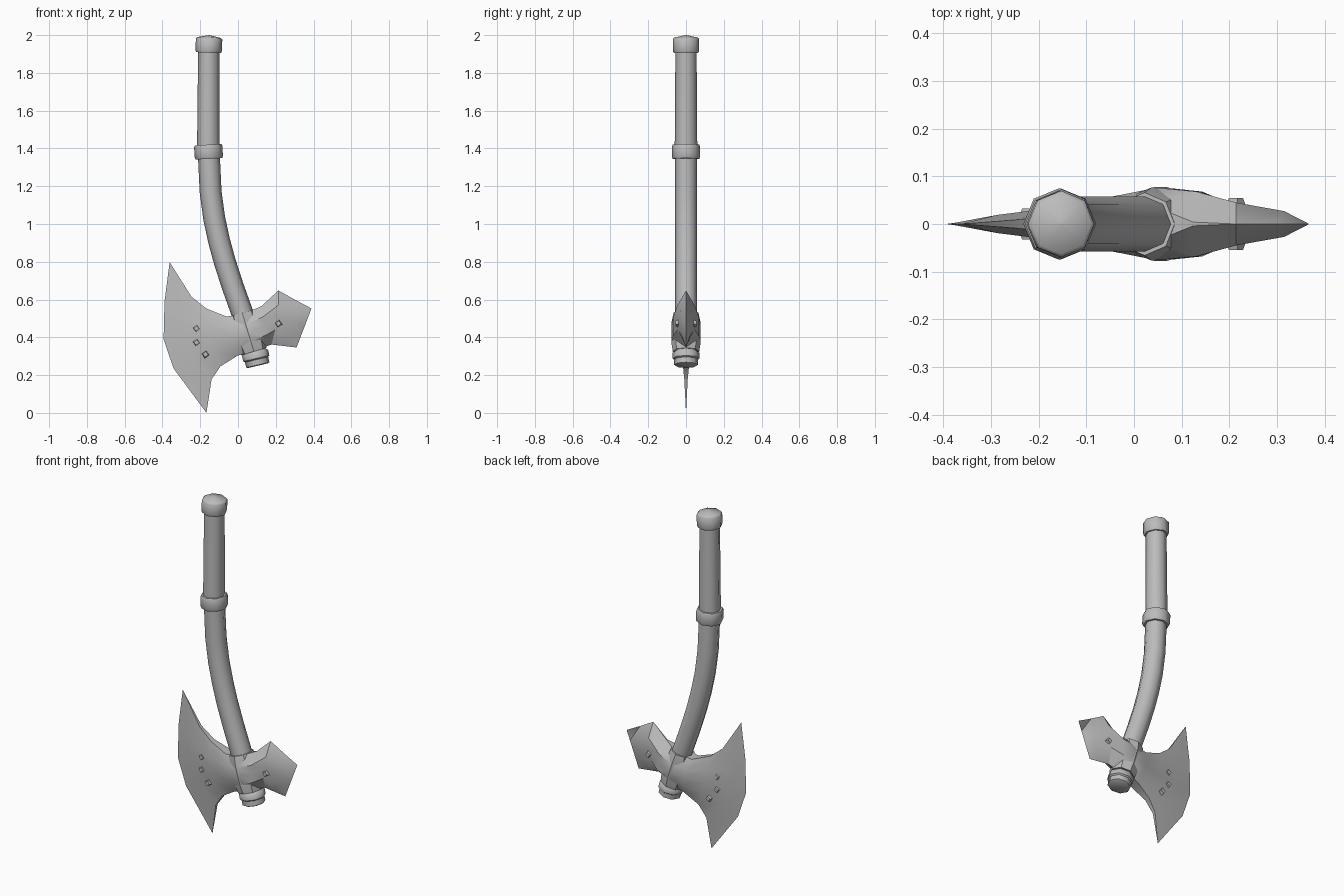
import bpy, bmesh, math
from mathutils import Vector, Matrix

if "Cube" in bpy.data.objects:
    bpy.data.objects.remove(bpy.data.objects["Cube"], do_unlink=True)

GREY = (0.5, 0.5, 0.5, 1)
metal = bpy.data.materials.new("plain grey")
metal.use_nodes = True
metal.diffuse_color = GREY
metal.node_tree.nodes["Principled BSDF"].inputs["Base Color"].default_value = GREY


def finish(name, bm, angle):
    """Turn a bmesh into a shaded, grey object."""
    bmesh.ops.remove_doubles(bm, verts=bm.verts, dist=0.0005)
    bmesh.ops.recalc_face_normals(bm, faces=bm.faces)
    mesh = bpy.data.meshes.new(name)
    bm.to_mesh(mesh)
    bm.free()
    mesh.materials.append(metal)
    ob = bpy.data.objects.new(name, mesh)
    bpy.context.collection.objects.link(ob)
    bpy.ops.object.select_all(action="DESELECT")
    ob.select_set(True)
    bpy.context.view_layer.objects.active = ob
    bpy.ops.object.shade_smooth_by_angle(angle=math.radians(angle))
    return ob


def sweep(name, rings, angle, sides=8):
    """Skin octagonal rings, each given as centre, axis and radius."""
    bm = bmesh.new()
    loops = []
    for centre, axis, radius in rings:
        axis = axis.normalized()
        side = Vector((0, 1, 0)).cross(axis)
        loops.append([bm.verts.new(centre + radius * (
            side * math.cos(a) + Vector((0, 1, 0)) * math.sin(a)))
            for a in (math.tau * i / sides for i in range(sides))])
    for a, b in zip(loops, loops[1:]):
        for i in range(sides):
            j = (i + 1) % sides
            bm.faces.new((a[i], a[j], b[j], b[i]))
    bm.faces.new(loops[0])
    bm.faces.new(loops[-1])
    return finish(name, bm, angle)


def turned(name, start, end, profile, angle=35):
    """Straight part along start-end; profile holds (fraction, radius)."""
    p, q = Vector((start[0], 0, start[1])), Vector((end[0], 0, end[1]))
    return sweep(name, [(p.lerp(q, t), q - p, r) for t, r in profile], angle)


# Curved handle and straight grip
path = [Vector((x, 0, z)) for x, z in (
    (0.09, 0.3), (0.055, 0.43), (0.015, 0.55), (-0.028, 0.67), (-0.07, 0.8),
    (-0.1, 0.91), (-0.126, 1.03), (-0.145, 1.17), (-0.155, 1.38))]
rings = []
for i, p in enumerate(path):
    tangent = path[min(i + 1, len(path) - 1)] - path[max(i - 1, 0)]
    rings.append((p, tangent, 0.058))
sweep("handle", rings, 50)
turned("grip", (-0.157, 1.38), (-0.155, 1.93), [(0, 0.06), (1, 0.056)], 50)

# Collars, end cap and pommel
band = [(0, 0.06), (0, 0.07), (0.15, 0.075), (0.85, 0.075), (1, 0.07), (1, 0.058)]
turned("grip_collar", (-0.154, 1.345), (-0.158, 1.42), band, 50)
turned("end_cap", (-0.156, 1.907), (-0.152, 2.0),
       [(0, 0.056), (0, 0.066), (0.12, 0.07), (0.78, 0.07), (0.86, 0.063), (1, 0.002)], 50)
turned("pommel", (0.086, 0.335), (0.106, 0.25),
       [(0, 0.057), (0.12, 0.062), (0.2, 0.071), (0.55, 0.071),
        (0.62, 0.063), (0.95, 0.063), (1, 0.055)], 50)

# Socket that wraps the handle
turned("head_socket", (0.022, 0.53), (0.084, 0.325),
       [(0, 0.058), (0, 0.066), (0.25, 0.077), (0.75, 0.078), (1, 0.07), (1, 0.057)])

# Head: columns of (top, bottom, middle thickness, rim thickness, outward bow)
columns = [
    ((-0.246, 0.615), (-0.14, 0.177), 0.019, 0.009, -0.07),
    ((-0.167, 0.552), (-0.093, 0.246), 0.034, 0.016, -0.02),
    ((-0.06, 0.51), (0.0, 0.304), 0.058, 0.03, 0),
    ((0.035, 0.526), (0.08, 0.325), 0.076, 0.04, 0),
    ((0.124, 0.565), (0.15, 0.352), 0.068, 0.004, 0),
    ((0.214, 0.648), (0.177, 0.362), 0.045, 0, 0.01),
    ((0.3, 0.6), (0.245, 0.354), 0.027, 0, 0.03),
    ((0.389, 0.553), (0.31, 0.346), 0, 0, 0),
]
edge = [(-0.362, 0.798), (-0.389, 0.59), (-0.394, 0.39), (-0.341, 0.235), (-0.167, 0.0)]
grid = [[(x, 0, z) for x, z in edge]]
for top, bottom, mid, rim, bow in columns:
    column = []
    for f in (0, 0.27, 0.5, 0.73, 1):
        inside = 0 < f < 1
        x = top[0] + (bottom[0] - top[0]) * f + (bow if inside else 0)
        column.append((x, mid if inside else rim, top[1] + (bottom[1] - top[1]) * f))
    grid.append(column)
bm = bmesh.new()
sides = [[[bm.verts.new((x, s * y, z)) for x, y, z in col] for col in grid] for s in (-1, 1)]
for side in sides:
    for a, b in zip(side, side[1:]):
        for i in range(4):
            bm.faces.new((a[i], a[i + 1], b[i + 1], b[i]))
for row in (0, 4):
    front, back = ([col[row] for col in side] for side in sides)
    for i in range(len(grid) - 1):
        bm.faces.new((front[i], front[i + 1], back[i + 1], back[i]))
bmesh.ops.dissolve_degenerate(bm, dist=0.0001, edges=bm.edges)
finish("axe_head", bm, 30)

# Square studs on both faces
for n, (x, z, depth) in enumerate(((-0.22, 0.447, 0.033), (-0.22, 0.373, 0.033),
                                   (-0.172, 0.31, 0.041), (0.214, 0.473, 0.055))):
    for s, label in ((-1, "front"), (1, "back")):
        bm = bmesh.new()
        bmesh.ops.create_cone(bm, cap_ends=True, segments=4, radius1=0.024,
                              radius2=0.015, depth=0.025)
        spin = Matrix.Rotation(math.radians(10), 4, "Y")
        tilt = Matrix.Rotation(math.radians(-90 * s), 4, "X")
        bm.transform(Matrix.Translation((x, s * (depth - 0.0125), z)) @ spin @ tilt)
        finish(f"{label}_stud_{n + 1}", bm, 20)
